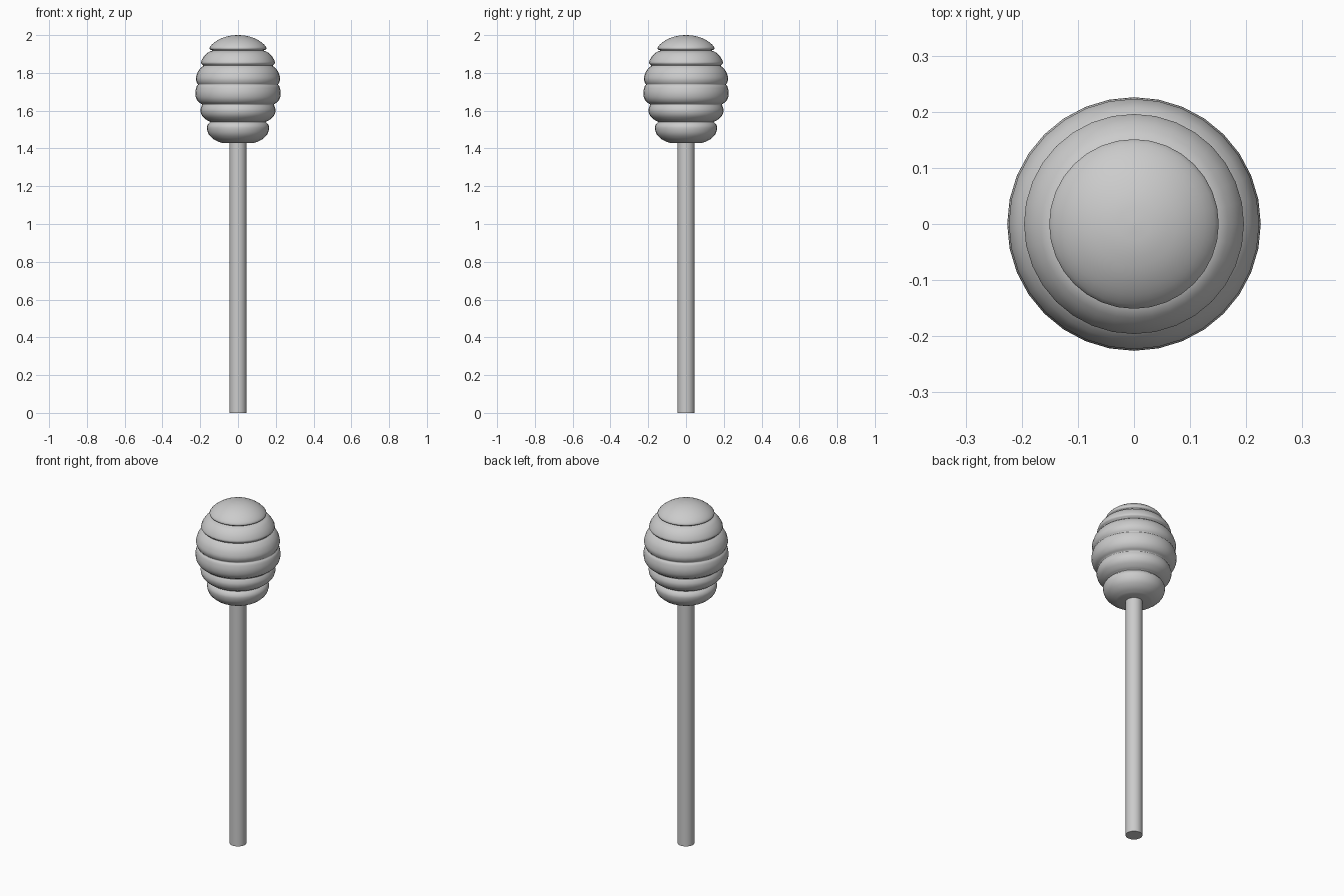
import bpy, bmesh, math

if "Cube" in bpy.data.objects:
    bpy.data.objects.remove(bpy.data.objects["Cube"])

SIDES = 32

wood = bpy.data.materials.new("plain_grey")
wood.diffuse_color = (0.6, 0.6, 0.6, 1)
wood.use_nodes = True
wood.node_tree.nodes["Principled BSDF"].inputs["Base Color"].default_value = wood.diffuse_color


def smooth_curve(pts, steps=4):
    """Catmull-Rom through (radius, height) points."""
    out = []
    for i in range(len(pts) - 1):
        p0, p1 = pts[max(i - 1, 0)], pts[i]
        p2, p3 = pts[i + 1], pts[min(i + 2, len(pts) - 1)]
        for s in range(steps):
            t = s / steps
            out.append(tuple(
                0.5 * (2 * b + (c - a) * t + (2 * a - 5 * b + 4 * c - d) * t ** 2
                       + (3 * b - a - 3 * c + d) * t ** 3)
                for a, b, c, d in zip(p0, p1, p2, p3)))
    return out + [pts[-1]]


def lathe(name, profile, angle):
    """Spin a bottom-to-top profile around z; close both ends."""
    bm = bmesh.new()
    rings = []
    for r, z in profile:
        rings.append([bm.verts.new((r * math.cos(2 * math.pi * k / SIDES),
                                    r * math.sin(2 * math.pi * k / SIDES), z))
                      for k in range(SIDES)])
    for a, b in zip(rings, rings[1:]):
        for k in range(SIDES):
            n = (k + 1) % SIDES
            bm.faces.new((a[k], a[n], b[n], b[k]))
    bm.faces.new(rings[0][::-1])
    bm.faces.new(rings[-1])
    me = bpy.data.meshes.new(name)
    bm.to_mesh(me)
    bm.free()
    me.materials.append(wood)
    ob = bpy.data.objects.new(name, me)
    bpy.context.collection.objects.link(ob)
    bpy.ops.object.select_all(action='DESELECT')
    ob.select_set(True)
    bpy.context.view_layer.objects.active = ob
    bpy.ops.object.shade_smooth_by_angle(angle=math.radians(angle))


# Long straight stick
lathe("handle", [(0.045, 0), (0.045, 1.44)], 40)

# Ridged head, one row per ridge with the groove between them
head = [
    (0.088, 1.43), (0.125, 1.446), (0.155, 1.475), (0.165, 1.51), (0.158, 1.53),
    (0.148, 1.541), (0.165, 1.55), (0.19, 1.573), (0.199, 1.60), (0.194, 1.622),
    (0.19, 1.633), (0.208, 1.645), (0.222, 1.667), (0.226, 1.697), (0.220, 1.727),
    (0.212, 1.738), (0.219, 1.75), (0.223, 1.772), (0.213, 1.805), (0.196, 1.828),
    (0.184, 1.838), (0.194, 1.848), (0.195, 1.859), (0.182, 1.885), (0.16, 1.908),
    (0.137, 1.918), (0.149, 1.925), (0.149, 1.937), (0.127, 1.96), (0.09, 1.982),
    (0.045, 1.996), (0.003, 2.0)]
lathe("dipper_head", smooth_curve(head, 3), 60)
